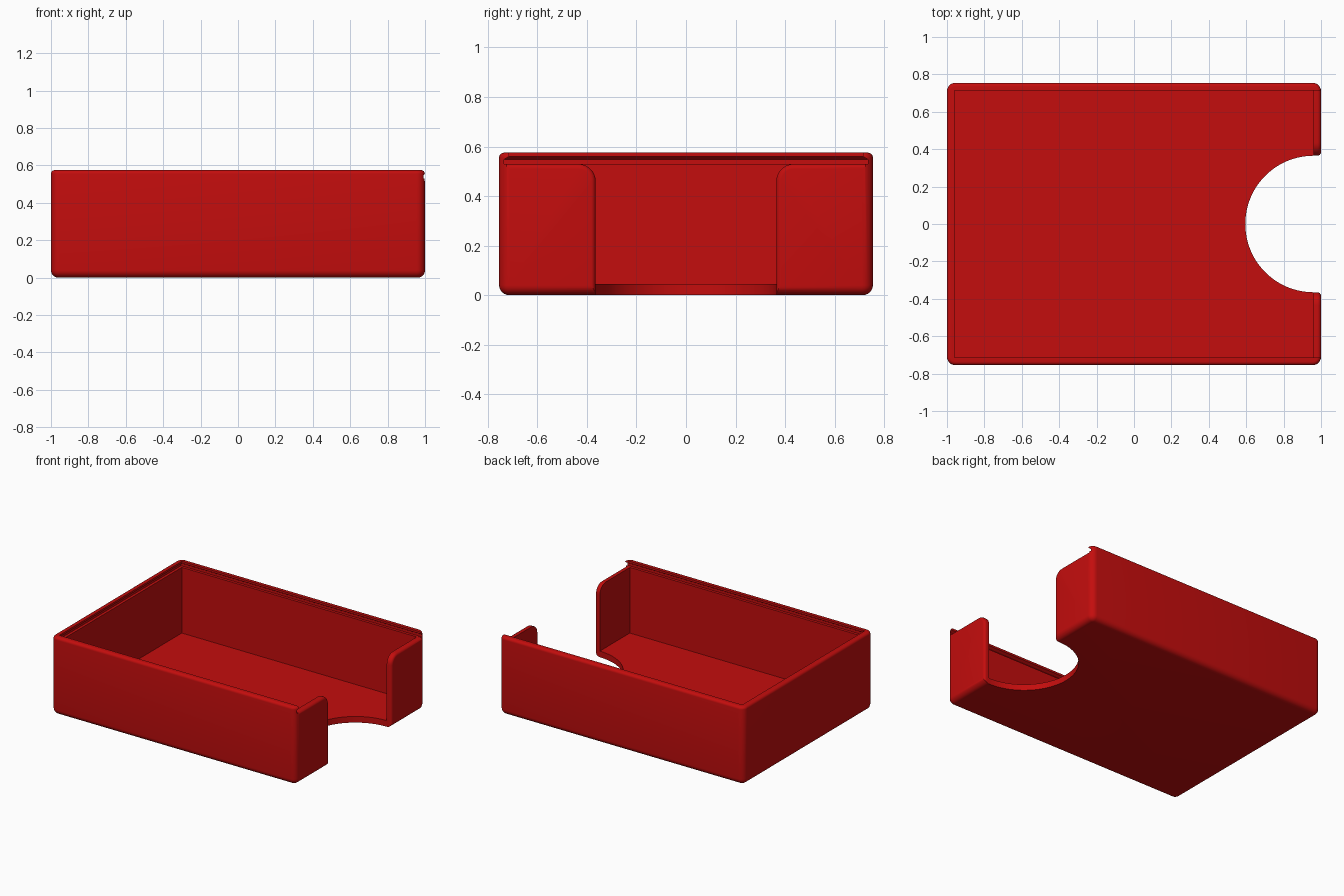
import bpy, bmesh, math

if "Cube" in bpy.data.objects:
    bpy.data.objects.remove(bpy.data.objects["Cube"])

red = bpy.data.materials.new("red plastic")
red.diffuse_color = (0.55, 0.004, 0.004, 1)
red.use_nodes = True
red.node_tree.nodes["Principled BSDF"].inputs["Base Color"].default_value = red.diffuse_color


def loft(name, loops):
    """Skin a closed solid through loops of equal point count."""
    bm = bmesh.new()
    rings = [[bm.verts.new(p) for p in loop] for loop in loops]
    n = len(rings[0])
    for a, b in zip(rings, rings[1:]):
        for i in range(n):
            j = (i + 1) % n
            bm.faces.new((a[i], a[j], b[j], b[i]))
    bm.faces.new(rings[0][::-1])
    bm.faces.new(rings[-1])
    bmesh.ops.recalc_face_normals(bm, faces=bm.faces[:])
    me = bpy.data.meshes.new(name)
    bm.to_mesh(me)
    bm.free()
    ob = bpy.data.objects.new(name, me)
    bpy.context.collection.objects.link(ob)
    me.materials.append(red)
    return ob


def rounded_rect(hx, hy, r, z, seg=6):
    pts = []
    for k, (sx, sy) in enumerate([(1, 1), (-1, 1), (-1, -1), (1, -1)]):
        for i in range(seg + 1):
            a = math.radians(90 * (k + i / seg))
            pts.append((sx * (hx - r) + r * math.cos(a), sy * (hy - r) + r * math.sin(a), z))
    return pts


def rect(x0, x1, hy, z):
    return [(x0, -hy, z), (x1, -hy, z), (x1, hy, z), (x0, hy, z)]


# Outer block: rounded bottom, upright corners and top rim
H, R, RT = 0.575, 0.04, 0.02
steps = [math.radians(15 * i) for i in range(7)]
rings = [(R * (1 - math.cos(a)), R * (1 - math.sin(a))) for a in steps]
rings += [(H - RT * (1 - math.sin(a)), RT * (1 - math.cos(a))) for a in steps]
tray = loft("tray", [rounded_rect(1 - d, 0.755 - d, 0.045 - d, z) for z, d in rings])

# Cavity with the undercut lid slot above, open at the right end
cavity = loft("cavity_cutter", [
    rect(-0.96, 0.96, 0.715, 0.045), rect(-0.96, 0.96, 0.715, 0.53),
    rect(-0.98, 1.2, 0.735, 0.53), rect(-0.98, 1.2, 0.735, 0.548),
    rect(-0.96, 1.2, 0.715, 0.56), rect(-0.96, 1.2, 0.715, 0.7)])

# Round thumb notch through the floor
notch = loft("notch_cutter", [
    [(0.96 + 0.365 * math.cos(t * math.pi / 48), 0.365 * math.sin(t * math.pi / 48), z)
     for t in range(96)] for z in (-0.1, 0.2)])


# Opening in the right wall, flaring outward to round its outer edge
def opening_section(x, d):
    r, top = 0.07, 0.5295
    half = [(0.365 + d, -0.1)]
    for i in range(9):
        a = math.radians(180 - 90 * i / 8)
        half.append((0.365 + r + (r - d) * math.cos(a), top - r + (r - d) * math.sin(a)))
    half += [(0.725, top - d), (0.725, 0.545)]
    return [(x, y, z) for y, z in half] + [(x, -y, z) for y, z in reversed(half)]


flare = [(0.955, 0)] + [(0.98 + 0.02 * math.sin(a), 0.02 * (1 - math.cos(a))) for a in steps]
opening = loft("opening_cutter", [opening_section(x, d) for x, d in flare + [(1.1, 0.02)]])

# Cut the tray, then discard the cutters
bpy.context.view_layer.objects.active = tray
tray.select_set(True)
for cutter in (cavity, notch, opening):
    mod = tray.modifiers.new("cut", 'BOOLEAN')
    mod.operation, mod.solver, mod.object = 'DIFFERENCE', 'EXACT', cutter
    bpy.ops.object.modifier_apply(modifier=mod.name)
    bpy.data.objects.remove(cutter)
bpy.ops.object.shade_smooth_by_angle(angle=math.radians(30))
